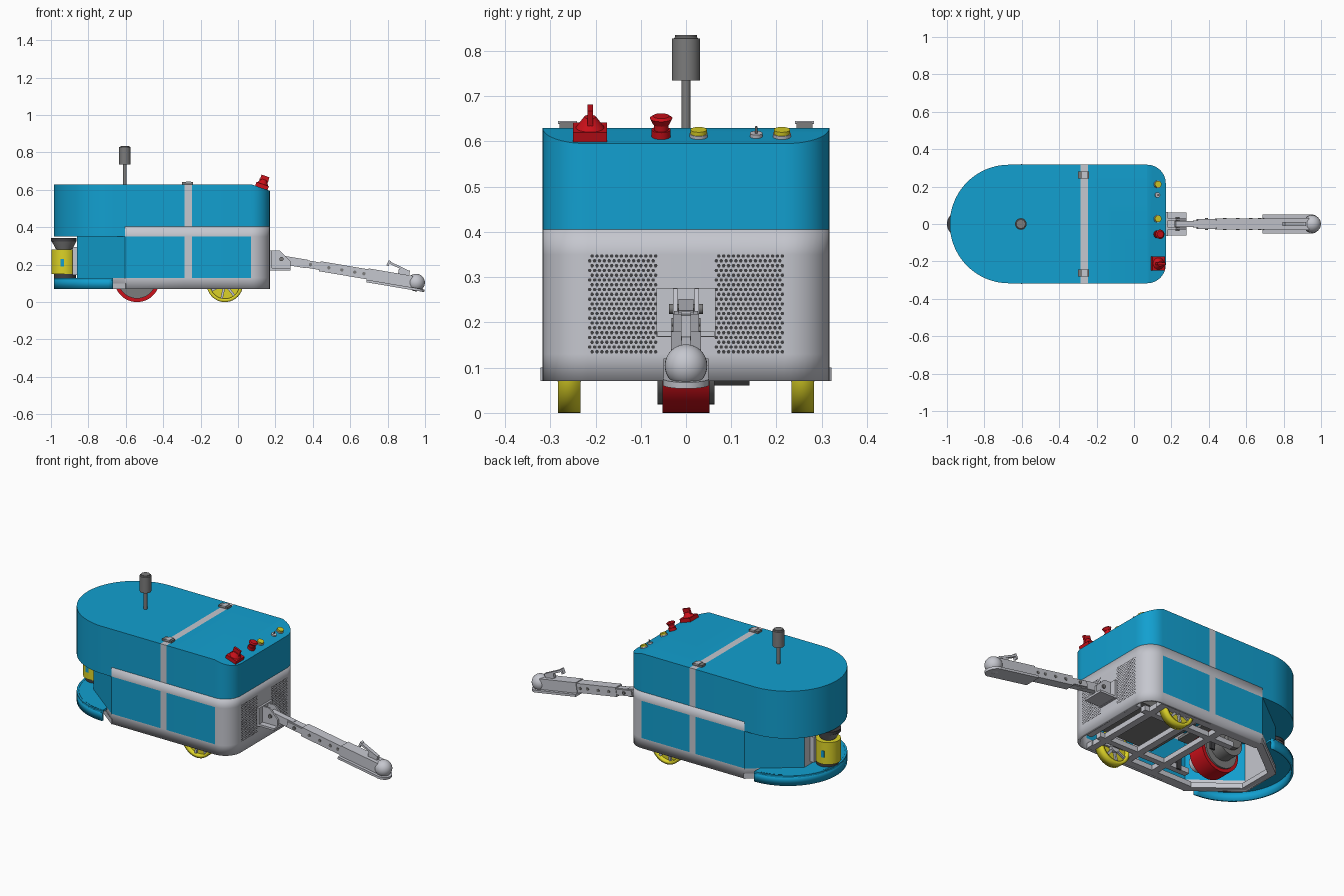
import bpy, bmesh, math
from mathutils import Matrix, Vector, Euler

cube = bpy.data.objects.get("Cube")
if cube:
    bpy.data.objects.remove(cube, do_unlink=True)


def material(name, rgb):
    m = bpy.data.materials.new(name)
    m.use_nodes = True
    m.diffuse_color = (*rgb, 1)
    m.node_tree.nodes["Principled BSDF"].inputs["Base Color"].default_value = (*rgb, 1)
    return m


BLUE = material("shell blue", (0.006, 0.35, 0.63))
GREY = material("frame grey", (0.56, 0.57, 0.62))
STEEL = material("steel grey", (0.2, 0.2, 0.2))
DARK = material("dark grey", (0.05, 0.05, 0.055))
RED = material("signal red", (0.6, 0.005, 0.01))
YELLOW = material("signal yellow", (0.72, 0.65, 0.02))
HALF = 0.317      # half width of the body
NOSE = -0.668     # centre of the round end
ACROSS = (math.pi / 2, 0, 0)


def finish(name, bm, mats, loc=(0, 0, 0), rot=(0, 0, 0)):
    me = bpy.data.meshes.new(name)
    bm.normal_update()
    bm.to_mesh(me)
    bm.free()
    for m in mats:
        me.materials.append(m)
    me.shade_smooth()
    me.set_sharp_from_angle(angle=math.radians(30))
    ob = bpy.data.objects.new(name, me)
    ob.location, ob.rotation_euler = loc, rot
    bpy.context.collection.objects.link(ob)
    return ob


def box(name, loc, size, mat, rot=(0, 0, 0)):
    bm = bmesh.new()
    bmesh.ops.create_cube(bm, size=1, matrix=Matrix.Diagonal((*size, 1)))
    return finish(name, bm, [mat], loc, rot)


def cyl(name, loc, r, h, mat, rot=(0, 0, 0), r2=None, seg=32):
    bm = bmesh.new()
    bmesh.ops.create_cone(bm, cap_ends=True, segments=seg, radius1=r,
                          radius2=r if r2 is None else r2, depth=h)
    return finish(name, bm, [mat], loc, rot)


def arc(cx, cy, r, a0, a1, n):
    return [(cx + r * math.cos(math.radians(a0 + (a1 - a0) * i / n)),
             cy + r * math.sin(math.radians(a0 + (a1 - a0) * i / n))) for i in range(n + 1)]


def prism_mesh(outline, z0, z1):
    bm = bmesh.new()
    f = bm.faces.new([bm.verts.new((x, y, z0)) for x, y in outline])
    top = bmesh.ops.extrude_face_region(bm, geom=[f])["geom"]
    bmesh.ops.translate(bm, vec=(0, 0, z1 - z0),
                        verts=[v for v in top if isinstance(v, bmesh.types.BMVert)])
    bmesh.ops.recalc_face_normals(bm, faces=bm.faces)
    return bm


def wall(name, outline, levels, thick, mats, rule=None, closed=True, loc=(0, 0, 0), rot=(0, 0, 0)):
    """Upright band along an anticlockwise outline, thickened inwards."""
    bm = bmesh.new()
    rows = [[bm.verts.new((x, y, z)) for x, y in outline] for z in levels]
    n = len(outline)
    for lo, hi in zip(rows, rows[1:]):
        for i in range(n if closed else n - 1):
            j = (i + 1) % n
            f = bm.faces.new((lo[i], lo[j], hi[j], hi[i]))
            if rule:
                f.material_index = rule(f.calc_center_median())
    ob = finish(name, bm, mats, loc, rot)
    mod = ob.modifiers.new("thickness", "SOLIDIFY")
    mod.thickness, mod.offset = thick, -1
    return ob


# Upper shell with sloped control edge and grey band
tail = arc(0.07, -HALF + 0.1, 0.1, -90, 0, 10) + arc(0.07, HALF - 0.1, 0.1, 0, 90, 10)
nose = arc(NOSE, 0, HALF, 90, 270, 40)
bm = prism_mesh(tail + nose, 0.405, 0.63)
slope = Vector((0.35, 0, 1)).normalized()


def cut(bm, co, no, clear=False):
    geom = bm.verts[:] + bm.edges[:] + bm.faces[:]
    res = bmesh.ops.bisect_plane(bm, geom=geom, plane_co=co, plane_no=no, clear_outer=clear)
    if clear:
        edges = [e for e in res["geom_cut"] if isinstance(e, bmesh.types.BMEdge)]
        bmesh.ops.contextual_create(bm, geom=edges)


cut(bm, (0.07, 0, 0.63), slope, True)
for x in (-0.285, -0.245):
    cut(bm, (x, 0, 0), (1, 0, 0))
for f in bm.faces:
    f.material_index = int(-0.285 < f.calc_center_bounds().x < -0.245)
finish("upper_shell", bm, [BLUE, GREY])
finish("upper_shell_nose", prism_mesh([(-0.605, -HALF), (-0.605, HALF)] + nose, 0.35, 0.405), [BLUE])

# Lower body: grey frame with blue panels
prow = [(-0.86, 0.12), (-0.86, -0.12)]
sides = [(-0.605, -HALF), (-0.285, -HALF), (-0.245, -HALF)]
mirror = [(x, -y) for x, y in reversed(sides)]


def panel(c):
    if not 0.13 < c.z < 0.35 or c.x > 0.06 or c.x < -0.85:
        return 0
    return 0 if -0.285 < c.x < -0.245 else 1


wall("lower_body", sides + tail + mirror + prow, (0.07, 0.13, 0.35, 0.405), 0.015, [GREY, BLUE], panel)

# Hollow bumper under the nose
inner = [(-0.67, -0.267), (-0.86, -0.12), (-0.86, 0.12), (-0.67, 0.267)]
finish("bumper_top", prism_mesh(nose + inner, 0.118, 0.13), [BLUE])
wall("bumper_skirt", nose, (0.07, 0.13), 0.012, [BLUE], closed=False)

# Open floor frame
for s in (-1, 1):
    box("side_rail", (-0.27, s * 0.285, 0.085), (0.67, 0.05, 0.03), GREY)
    box("inner_rail", (-0.21, s * 0.18, 0.085), (0.6, 0.035, 0.03), GREY)
    a = math.atan2(0.197, 0.255)
    box("prow_rail", (-0.72, s * 0.205, 0.085), (0.33, 0.04, 0.03), GREY, (0, 0, s * a))
for x, w in ((-0.84, 0.22), (-0.36, 0.56), (-0.18, 0.56), (0.04, 0.56), (0.14, 0.4)):
    box("cross_rail", (x, 0, 0.085), (0.04, w, 0.03), GREY)
box("battery_tray", (-0.07, 0, 0.15), (0.4, 0.36, 0.06), STEEL)

# Perforated grilles
bm = bmesh.new()
pitch = 0.0108
for s in (-1, 1):
    for row in range(21):
        for col in range(14):
            y = s * 0.14 + (col - 6.5 + 0.25 * (-1) ** row) * pitch
            m = Matrix.Translation((0.1712, y, 0.135 + row * pitch * 0.98)) @ Matrix.Rotation(math.pi / 2, 4, "Y")
            bmesh.ops.create_circle(bm, cap_ends=True, segments=6, radius=0.0042, matrix=m)
finish("grille_holes", bm, [DARK])

# Rear support wheels
for s in (-1, 1):
    hub = (-0.07, s * 0.258, 0.097)
    wall("support_tyre", arc(0, 0, 0.097, 0, 351, 39), (-0.025, 0.025), 0.018, [YELLOW], loc=hub, rot=ACROSS)
    cyl("support_disc", hub, 0.085, 0.012, YELLOW, ACROSS)
    cyl("support_hub", hub, 0.028, 0.052, GREY, ACROSS)
    for k in range(7):
        ang = k * math.tau / 7
        off = Vector((math.cos(ang), 0, -math.sin(ang))) * 0.052
        box("support_spoke", Vector(hub) + off, (0.062, 0.035, 0.012), GREY, (0, ang, 0))
    box("wheel_bracket", (-0.07, s * 0.21, 0.15), (0.07, 0.012, 0.14), GREY)

# Drive wheel and motor
cyl("drive_tyre", (-0.54, 0, 0.121), 0.121, 0.104, RED, ACROSS, seg=48)
cyl("drive_flange", (-0.54, 0, 0.121), 0.102, 0.125, STEEL, ACROSS)
cyl("motor", (-0.54, 0.1, 0.135), 0.075, 0.08, STEEL, ACROSS)
cyl("motor_cap", (-0.54, 0.15, 0.135), 0.045, 0.04, STEEL, ACROSS)
cyl("gearbox", (-0.54, -0.1, 0.125), 0.045, 0.09, GREY, ACROSS)
box("drive_mount", (-0.54, -0.03, 0.255), (0.2, 0.28, 0.015), STEEL)
for y in (-0.165, 0.108):
    box("drive_plate", (-0.44, y, 0.11), (0.03, 0.012, 0.08), DARK)

# Scanner in the nose
cyl("scanner_base", (-0.925, 0, 0.142), 0.06, 0.025, DARK)
cyl("scanner_body", (-0.93, 0, 0.215), 0.068, 0.13, YELLOW)
cyl("scanner_neck", (-0.93, 0, 0.29), 0.04, 0.03, DARK)
cyl("scanner_cone", (-0.93, 0, 0.305), 0.045, 0.04, STEEL, r2=0.066)
cyl("scanner_cap", (-0.932, 0, 0.333), 0.068, 0.018, DARK)
for s in (-1, 1):
    box("scanner_label", (-0.94, s * 0.066, 0.21), (0.02, 0.006, 0.04), BLUE)
    box("scanner_bracket", (-0.87, s * 0.06, 0.22), (0.03, 0.02, 0.15), GREY)

# Antenna
cyl("antenna_rod", (-0.605, 0, 0.685), 0.01, 0.12, STEEL)
bm = bmesh.new()
bmesh.ops.create_cone(bm, cap_ends=True, segments=32, radius1=0.031, radius2=0.031, depth=0.1)
rim = [e for e in bm.edges if all(v.co.z > 0 for v in e.verts)]
bmesh.ops.bevel(bm, geom=rim, offset=0.007, segments=3, affect="EDGES")
finish("antenna_head", bm, [STEEL], (-0.605, 0, 0.785))

# Lid latches
for s in (-1, 1):
    box("latch", (-0.27, s * 0.262, 0.636), (0.06, 0.036, 0.012), STEEL)
    box("latch_bar", (-0.265, s * 0.262, 0.642), (0.025, 0.042, 0.006), GREY)

# Controls on the sloped edge
TILT = (0, math.atan(0.35), 0)


def control(y, h):
    return Vector((0.125, y, 0.611)) + slope * h


box("main_switch_base", control(-0.212, 0.01), (0.07, 0.075, 0.022), RED, TILT)
cyl("main_switch_knob", control(-0.212, 0.033), 0.032, 0.026, RED, TILT, 0.013)
box("main_switch_grip", control(-0.212, 0.048), (0.045, 0.012, 0.038), RED, TILT)
cyl("stop_button_collar", control(-0.055, 0.008), 0.021, 0.016, RED, TILT)
cyl("stop_button_stem", control(-0.055, 0.022), 0.016, 0.022, RED, TILT)
cyl("stop_button_cap", control(-0.055, 0.036), 0.018, 0.014, RED, TILT, 0.025)
cyl("stop_button_top", control(-0.055, 0.0455), 0.025, 0.005, RED, TILT, 0.018)
for y in (0.028, 0.212):
    cyl("button_collar", control(y, 0.003), 0.02, 0.008, GREY, TILT)
    cyl("button_cap", control(y, 0.01), 0.018, 0.012, YELLOW, TILT)
cyl("toggle_collar", control(0.155, 0.004), 0.014, 0.008, GREY, TILT)
cyl("toggle_stick", control(0.155, 0.014), 0.003, 0.018, STEEL, TILT)

# Hitch bracket
box("hitch_plate", (0.175, 0, 0.222), (0.014, 0.13, 0.108), GREY)
box("hitch_shelf", (0.225, 0, 0.175), (0.11, 0.125, 0.012), GREY)
for s in (-1, 1):
    bm = prism_mesh([(0, 0), (0.105, 0), (0.105, 0.045), (0.05, 0.1), (0, 0.1)], -0.005, 0.005)
    finish("hitch_cheek", bm, [GREY], (0.175, s * 0.024, 0.175), ACROSS)
cyl("hitch_pin", (0.232, 0, 0.23), 0.011, 0.075, STEEL, ACROSS)

# Telescopic tow arm, measured along its own axis
ARM = Euler((0, 0.168, 0))
PIVOT = Vector((0.2, 0, 0.232))


def on_arm(s, y=0, h=0):
    v = Vector((s, y, h))
    v.rotate(ARM)
    return PIVOT + v


def arm_box(name, s0, s1, width, height, h=0, mat=GREY):
    return box(name, on_arm((s0 + s1) / 2, 0, h), (s1 - s0, width, height), mat, ARM)


arm_box("arm_root", 0.02, 0.17, 0.034, 0.046)
arm_box("arm_tube_inner", 0.12, 0.26, 0.036, 0.04)
arm_box("arm_collar", 0.14, 0.24, 0.052, 0.034)
arm_box("arm_tube", 0.24, 0.54, 0.058, 0.054)
arm_box("coupler_body", 0.5, 0.74, 0.066, 0.064)
arm_box("coupler_flange", 0.5, 0.765, 0.1, 0.014, -0.036)
cyl("coupler_lip", on_arm(0.763, 0, -0.036), 0.051, 0.014, GREY, ARM)
bm = bmesh.new()
bmesh.ops.create_uvsphere(bm, u_segments=32, v_segments=16, radius=0.047)
finish("coupler_ball", bm, [GREY], on_arm(0.763))
for s in (0.19, 0.29, 0.36, 0.43, 0.48):
    cyl("arm_bolt", on_arm(s), 0.009, 0.064, STEEL, (math.pi / 2 + 0, 0, 0), seg=16)
box("lever", (0.855, 0, 0.19), (0.115, 0.022, 0.012), GREY, (0, 0.45, 0))
box("lever_tip", (0.806, 0, 0.208), (0.012, 0.022, 0.03), GREY, (0, 0.45, 0))
arm_box("lever_post", 0.66, 0.72, 0.02, 0.03, 0.042)
